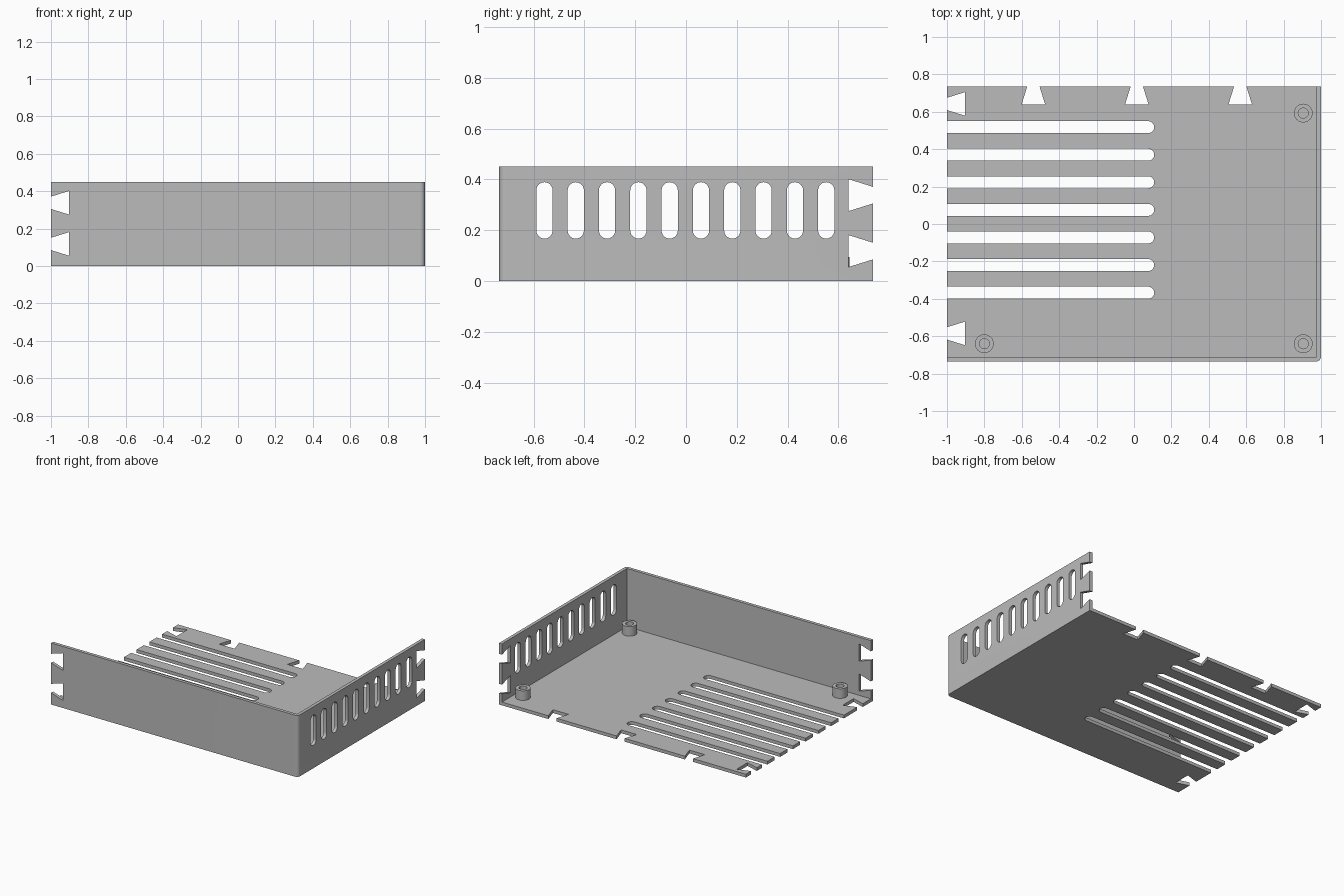
import bpy, bmesh, math
from mathutils import Vector

cube = bpy.data.objects.get("Cube")
if cube:
    bpy.data.objects.remove(cube, do_unlink=True)

X, Y, H, T = 1.0, 0.735, 0.45, 0.024     # half length, half depth, height, sheet thickness

grey = bpy.data.materials.new("plain grey")
grey.use_nodes = True
grey.diffuse_color = (0.5, 0.5, 0.5, 1)
grey.node_tree.nodes["Principled BSDF"].inputs["Base Color"].default_value = (0.5, 0.5, 0.5, 1)


def add_prism(bm, pts, axis, lo, hi):
    """Extrude a 2D outline along an axis; the outline uses the other two axes in order."""
    def place(u, v, w):
        return {"x": Vector((w, u, v)), "y": Vector((u, w, v)), "z": Vector((u, v, w))}[axis]
    bottom = [bm.verts.new(place(u, v, lo)) for u, v in pts]
    top = [bm.verts.new(place(u, v, hi)) for u, v in pts]
    bm.faces.new(bottom)
    bm.faces.new(top)
    for i in range(len(pts)):
        j = (i + 1) % len(pts)
        bm.faces.new((bottom[i], bottom[j], top[j], top[i]))


def finish(bm, name):
    bmesh.ops.recalc_face_normals(bm, faces=bm.faces)
    mesh = bpy.data.meshes.new(name)
    bm.to_mesh(mesh)
    bm.free()
    mesh.materials.append(grey)
    obj = bpy.data.objects.new(name, mesh)
    bpy.context.collection.objects.link(obj)
    return obj


def activate(obj):
    bpy.ops.object.select_all(action="DESELECT")
    obj.select_set(True)
    bpy.context.view_layer.objects.active = obj


def cut(obj, cutter):
    cutter.hide_render = True
    activate(obj)
    mod = obj.modifiers.new("cut", "BOOLEAN")
    mod.operation, mod.solver, mod.object = "DIFFERENCE", "EXACT", cutter
    bpy.ops.object.modifier_apply(modifier=mod.name)
    bpy.data.objects.remove(cutter, do_unlink=True)


def arc(cx, cy, r, start, end, n=12):
    return [(cx + r * math.cos(math.radians(start + (end - start) * i / n)),
             cy + r * math.sin(math.radians(start + (end - start) * i / n))) for i in range(n + 1)]


def dovetail(edge, inward, centre, depth=0.096):
    """Notch outline as (distance axis, centre axis) pairs, widening inward from the edge."""
    wide, narrow = 0.063, 0.033
    inner, outer = edge + inward * depth, edge - inward * 0.02
    return [(outer, centre - narrow), (edge, centre - narrow), (inner, centre - wide),
            (inner, centre + wide), (edge, centre + narrow), (outer, centre + narrow)]


# Tray shell: rounded-corner block hollowed into a floor, front wall and side wall
bm = bmesh.new()
r = 0.026
add_prism(bm, [(-X, Y), (-X, -Y)] + arc(X - r, -Y + r, r, -90, 0) + [(X, Y)], "z", 0, H)
tray = finish(bm, "tray_shell")
bm = bmesh.new()
add_prism(bm, [(-X - 1, -Y + T), (X - T, -Y + T), (X - T, Y + 1), (-X - 1, Y + 1)], "z", T, H + 1)
cut(tray, finish(bm, "cavity_cutter"))

bm = bmesh.new()
below, above = -0.02, T + 0.01
# Floor: dovetail notches and long vent slots open at the left edge
for y in (0.642, -0.585):
    add_prism(bm, dovetail(-X, 1, y), "z", below, above)
for x in (-0.538, 0.015, 0.568):
    add_prism(bm, [(u, v) for v, u in dovetail(Y, -1, x)], "z", below, above)
r = 0.032
for i in range(7):
    y = 0.518 - 0.1475 * i
    add_prism(bm, [(-X - 0.02, y - r)] + arc(0.108 - r, y, r, -90, 90) + [(-X - 0.02, y + r)],
              "z", below, above)
# Walls: dovetail notches on the free ends
for z in (0.118, 0.338):
    add_prism(bm, dovetail(-X, 1, z), "y", -Y - 0.02, -Y + T + 0.01)
    add_prism(bm, dovetail(Y, -1, z), "x", X - T - 0.01, X + 0.02)
# Side wall: row of upright vent slots
for i in range(10):
    y = -0.557 + 0.1232 * i
    add_prism(bm, arc(y, 0.389 - r, r, 0, 180) + arc(y, 0.167 + r, r, 180, 360),
              "x", X - T - 0.01, X + 0.02)
cut(tray, finish(bm, "slot_cutter"))
activate(tray)
bpy.ops.object.shade_smooth_by_angle(angle=math.radians(30))

# Hollow mounting posts, lathed from a ring section
posts = {"back_left_post": (0.905, 0.593), "front_left_post": (0.905, -0.64),
         "front_right_post": (-0.80, -0.64)}
for name, (x, y) in posts.items():
    bm = bmesh.new()
    inner, outer, top = 0.027, 0.05, T + 0.07
    ring = [(inner, T), (outer, T), (outer, top), (inner, top)]
    verts = [bm.verts.new((a, 0, z)) for a, z in ring]
    edges = [bm.edges.new((verts[i], verts[(i + 1) % 4])) for i in range(4)]
    bmesh.ops.spin(bm, geom=verts + edges, cent=(0, 0, 0), axis=(0, 0, 1),
                   angle=math.tau, steps=40, use_merge=True)
    bmesh.ops.remove_doubles(bm, verts=bm.verts, dist=0.0001)
    post = finish(bm, name)
    post.location = (x, y, 0)
    activate(post)
    bpy.ops.object.shade_smooth_by_angle(angle=math.radians(30))
